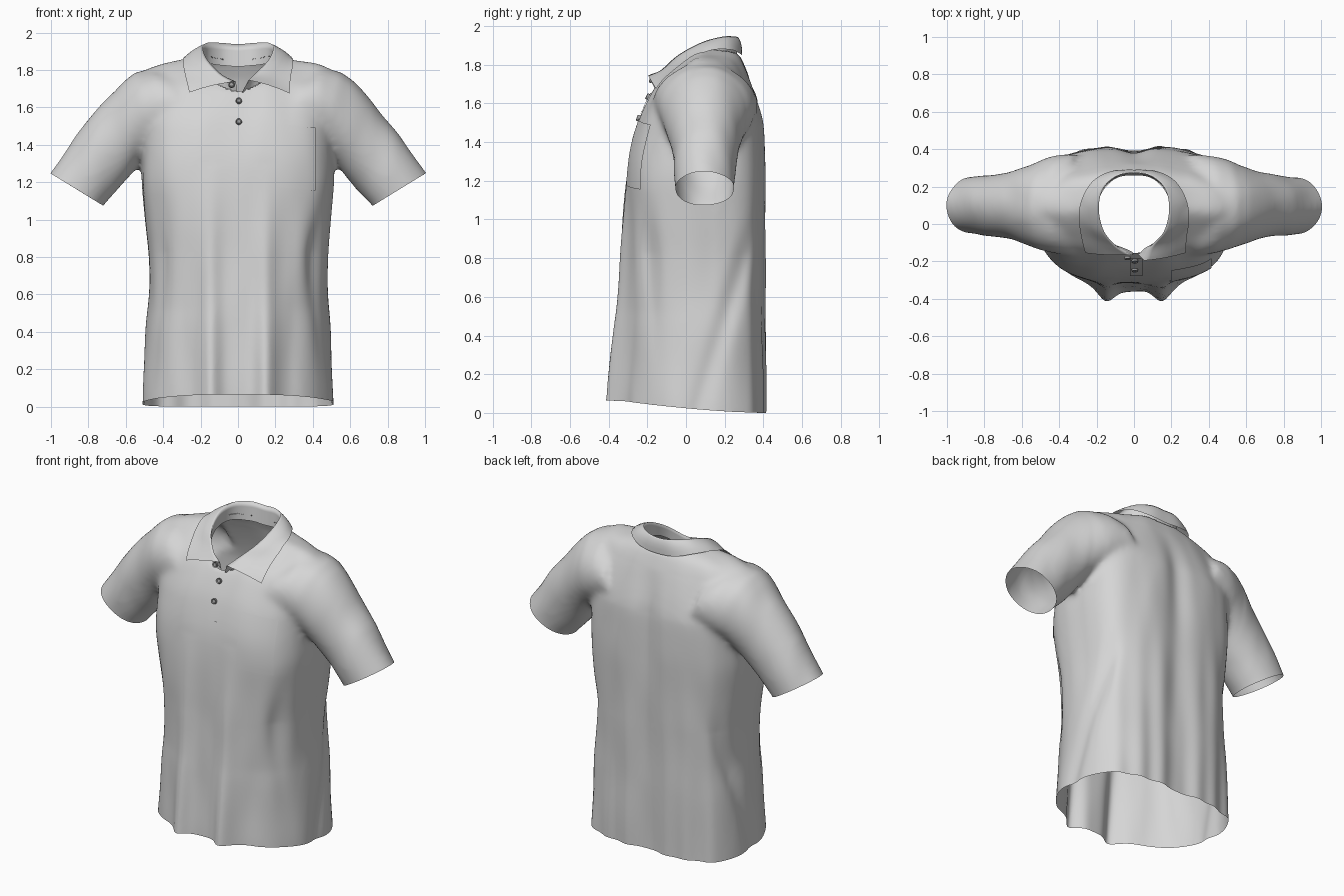
import bpy, bmesh, math
from mathutils import Vector, Matrix, noise
from mathutils.bvhtree import BVHTree

cube = bpy.data.objects.get("Cube")
if cube:
    bpy.data.objects.remove(cube, do_unlink=True)


def material(name, rgb):
    m = bpy.data.materials.new(name)
    m.use_nodes = True
    m.diffuse_color = (*rgb, 1)
    m.node_tree.nodes["Principled BSDF"].inputs["Base Color"].default_value = (*rgb, 1)
    return m


fabric = material("light grey fabric", (0.67, 0.67, 0.67))
plastic = material("grey button", (0.33, 0.33, 0.33))


def make_object(name, bm, mat):
    mesh = bpy.data.meshes.new(name)
    bm.to_mesh(mesh)
    mesh.shade_smooth()
    mesh.materials.clear()
    mesh.materials.append(mat)
    ob = bpy.data.objects.new(name, mesh)
    bpy.context.collection.objects.link(ob)
    return ob


def loft(bm, rings, closed=True, caps=False):
    rows = [[bm.verts.new(p) for p in ring] for ring in rings]
    n = len(rows[0])
    for a, b in zip(rows, rows[1:]):
        for i in range(n if closed else n - 1):
            j = (i + 1) % n
            bm.faces.new((a[i], a[j], b[j], b[i]))
    if caps:
        bm.faces.new(rows[0])
        bm.faces.new(rows[-1])


def spline(points, steps):
    pts = [Vector(p) for p in points]
    pts = [2 * pts[0] - pts[1]] + pts + [2 * pts[-1] - pts[-2]]
    out = []
    for a, b, c, d in zip(pts, pts[1:], pts[2:], pts[3:]):
        for k in range(steps):
            t = k / steps
            out.append(b + (c - a) * (t / 2) + (2 * a - 5 * b + 4 * c - d) * (t * t / 2)
                       + (3 * b - a - 3 * c + d) * (t ** 3 / 2))
    return out + [pts[-2]]


def clamp(v):
    return max(0.0, min(1.0, v))


def bell(v, width):
    return math.exp(-(v / width) ** 2)


# Torso outline: height, half width, front y, back y
LEVELS = [(-0.2, .518, -.365, .4), (0, .514, -.36, .4), (.2, .504, -.35, .4),
          (.4, .494, -.34, .4), (.6, .478, -.33, .4), (.8, .48, -.322, .4),
          (1, .495, -.315, .4), (1.2, .512, -.307, .4), (1.35, .512, -.29, .396),
          (1.5, .51, -.248, .388), (1.6, .52, -.207, .367), (1.7, .54, -.152, .336),
          (1.76, .53, -.09, .315), (1.8, .5, -.04, .298), (1.83, .42, 0, .285),
          (1.86, .29, .04, .267), (1.885, .15, .07, .24)]
SIDES = 64


def torso_ring(z, w, front, back):
    mid = 0.08
    blend = clamp((z - 1.5) / 0.3)
    chest = 2.3 + 0.8 * clamp((z - 0.5) / 0.7)
    pts = []
    for i in range(SIDES):
        a = math.tau * i / SIDES
        c, s = math.cos(a), math.sin(a)
        power = (chest if s < 0 else 3.0) * (1 - blend) + 2.0 * blend
        x = w * math.copysign(abs(c) ** (2 / power), c)
        reach = back - mid if s > 0 else mid - front
        pts.append((x, mid + reach * math.copysign(abs(s) ** (2 / power), s), z))
    return pts


# Sleeve: upper edge x, z; lower edge x, z; half depth
SLEEVE = [(.36, 1.78, .26, 1.42, .27), (.45, 1.81, .36, 1.385, .26),
          (.55, 1.79, .46, 1.35, .238), (.615, 1.74, .53, 1.29, .212),
          (.71, 1.64, .58, 1.225, .187), (.86, 1.46, .64, 1.155, .165),
          (1.005, 1.25, .72, 1.07, .152), (1.055, 1.17, .77, .99, .152)]


def sleeve_ring(tx, tz, bx, bz, depth, side):
    top, bottom = Vector((tx * side, .098, tz)), Vector((bx * side, .098, bz))
    mid, half = (top + bottom) / 2, (top - bottom) / 2
    return [mid + half * math.cos(a) + Vector((0, depth * math.sin(a), 0))
            for a in (math.tau * i / 32 for i in range(32))]


bm = bmesh.new()
loft(bm, [torso_ring(*lv) for lv in spline(LEVELS, 4)], caps=True)
for side in (1, -1):
    loft(bm, [sleeve_ring(*r, side) for r in SLEEVE], caps=True)
bmesh.ops.recalc_face_normals(bm, faces=bm.faces)

# Fuse torso and sleeves into one smooth skin
rough = make_object("shirt_rough", bm, fabric)
bm.free()
fuse = rough.modifiers.new("fuse", 'REMESH')
fuse.mode = 'VOXEL'
fuse.voxel_size = 0.015
relax = rough.modifiers.new("relax", 'SMOOTH')
relax.factor, relax.iterations = 0.5, 20
bpy.context.view_layer.update()
skin = bpy.data.meshes.new_from_object(rough.evaluated_get(bpy.context.evaluated_depsgraph_get()))
bpy.data.objects.remove(rough, do_unlink=True)
bm = bmesh.new()
bm.from_mesh(skin)
bpy.data.meshes.remove(skin)


def cut(point, normal, keep):
    faces = [f for f in bm.faces if keep(f.calc_center_median())]
    geom = list({v for f in faces for v in f.verts} | {e for f in faces for e in f.edges}) + faces
    bmesh.ops.bisect_plane(bm, geom=geom, plane_co=point, plane_no=normal, clear_outer=True)


# Open hem, cuffs and neck
cut((0, 0, 0), (0, 0, -1), lambda p: p.z < 0.2)
for side in (1, -1):
    cut((.86 * side, .1, 1.16), (.52 * side, 0, -.85), lambda p: p.x * side > 0.56)


def neck_radius(p):
    return math.hypot(p.x / 0.2, (p.y - 0.058) / 0.213)


bmesh.ops.delete(bm, geom=[v for v in bm.verts if v.co.z > 1.6 and neck_radius(v.co) < 1],
                 context='VERTS')
for v in bm.verts:
    if v.is_boundary and v.co.z > 1.6 and abs(v.co.x) < 0.3:
        r = neck_radius(v.co)
        v.co.x /= r
        v.co.y = 0.058 + (v.co.y - 0.058) / r

# Draped folds and sloping hem
bm.normal_update()
moves = []
for v in bm.verts:
    p, n = v.co, v.normal
    ax, fade = abs(p.x), clamp(1 - p.z / 1.3)
    mask = clamp((0.57 - ax) / 0.1)
    front, back = clamp(-n.y * 1.3) * mask, clamp(n.y * 1.3) * mask * clamp((1.75 - p.z) * 4)
    flank = clamp(abs(n.x) * 1.2) * mask * clamp((1.15 - p.z) * 3)
    d = Vector()
    d.y -= front * fade * 0.066 * bell(ax - 0.15, 0.058)
    d.y += front * fade * 0.008 * bell(ax - 0.28, 0.05)
    d.y += back * (0.012 - 0.026 * bell(p.x, 0.07) + 0.005 * fade * math.cos(p.x * 45))
    groove = 0.02 * bell(p.y - 0.06 - 0.29 * p.z, 0.05)
    groove += 0.025 * bell(p.y + 0.14 + 0.06 * p.z, 0.05) * bell(p.z - 0.85, 0.4)
    d.x -= math.copysign(flank * groove, p.x)
    d += n * 0.008 * noise.noise(Vector((p.x * 7, p.y * 7, p.z * 2.5)))
    if v.is_boundary and p.z > 1.5:
        d = Vector()
    d.z += 0.07 * clamp((0.41 - p.y) / 0.8) ** 1.6 * clamp(1 - p.z)
    moves.append(d)
for v, d in zip(bm.verts, moves):
    v.co += d
bm.normal_update()
make_object("shirt_body", bm, fabric)
surface = BVHTree.FromBMesh(bm)
bm.free()

# Folded collar: crest line and outer edge, front to back of one half
CREST = [(.012, -.165, 1.738), (.085, -.125, 1.775), (.16, -.04, 1.85), (.188, .08, 1.915),
         (.165, .19, 1.945), (.09, .258, 1.945), (0, .272, 1.938)]
EDGE = [(.26, -.155, 1.68), (.28, -.06, 1.755), (.293, .03, 1.83), (.28, .13, 1.875),
        (.22, .23, 1.878), (.12, .283, 1.855), (0, .29, 1.845)]


def collar_path(half, left_front):
    right = [(-x, y, z) for x, y, z in reversed(half[:-1])]
    return spline([left_front] + half[1:] + right, 6)


def lift(p, gap):
    loc, normal, _, _ = surface.find_nearest(p)
    return loc + normal * gap if (p - loc).dot(normal) < gap else p


def stand_foot(p):
    # The band closes toward the button line at the front
    pull = clamp(abs(p.x) / 0.1) ** 2 if p.y < -0.1 else 1.0
    back = clamp(p.y * 4)
    return Vector((p.x * 1.02 * pull, max(p.y - 0.012 * back, -0.158), p.z - 0.075 - 0.045 * back))


crest = collar_path(CREST, (.055, -.195, 1.745))
edge = collar_path(EDGE, (.275, -.155, 1.675))
rows = [[stand_foot(p) for p in crest], [p.lerp(stand_foot(p), 0.3) for p in crest], crest]
for s in (0.12, 0.3, 0.5, 0.75, 1.0):
    row = []
    for c, e in zip(crest, edge):
        out = Vector((c.x, c.y - 0.06, 0)).normalized()
        p = c.lerp(e, s) + (out * 0.006 + Vector((0, 0, 0.008))) * 4 * s * (1 - s)
        row.append(lift(p, 0.009) if s > 0.4 else p)
    rows.append(row)
bm = bmesh.new()
loft(bm, rows, closed=False)
bmesh.ops.recalc_face_normals(bm, faces=bm.faces)
make_object("collar", bm, fabric)
bm.free()


# Plates that follow the chest
def chest_point(x, z, gap):
    loc, normal, _, _ = surface.ray_cast(Vector((x, -2, z)), Vector((0, 1, 0)))
    return loc + normal * gap, normal


def chest_plate(name, x0, x1, z0, z1, slant=0.0):
    cols, lines = 10, 14
    grid = []
    for j in range(lines + 1):
        z = z0 + (z1 - z0) * j / lines
        grid.append([chest_point(x0 + (x1 - x0) * i / cols, z - slant * i / cols, 0.007)[0]
                     for i in range(cols + 1)])
    plate = bmesh.new()
    loft(plate, grid, closed=False)
    make_object(name, plate, fabric)
    plate.free()


chest_plate("chest_pocket", .2, .41, 1.175, 1.51, 0.02)
chest_plate("placket", -.02, .045, 1.41, 1.65)


# Buttons with a raised rim
def button(name, place, normal):
    b = bmesh.new()
    turn = normal.to_track_quat('Z', 'Y').to_matrix().to_4x4()
    bmesh.ops.create_cone(b, cap_ends=True, segments=20, radius1=.017, radius2=.015,
                          depth=.014, matrix=Matrix.Translation(place) @ turn)
    b.normal_update()
    face = max((f for f in b.faces if len(f.verts) > 4), key=lambda f: f.normal.dot(normal))
    bmesh.ops.inset_region(b, faces=[face], thickness=.005, depth=-.004)
    make_object(name, b, plastic).data.shade_flat()
    b.free()


button("collar_button", Vector((-.035, -.182, 1.722)), Vector((0, -1, .3)))
for name, z in (("middle_button", 1.63), ("lower_button", 1.52)):
    button(name, *chest_point(0.004, z, 0.012))
